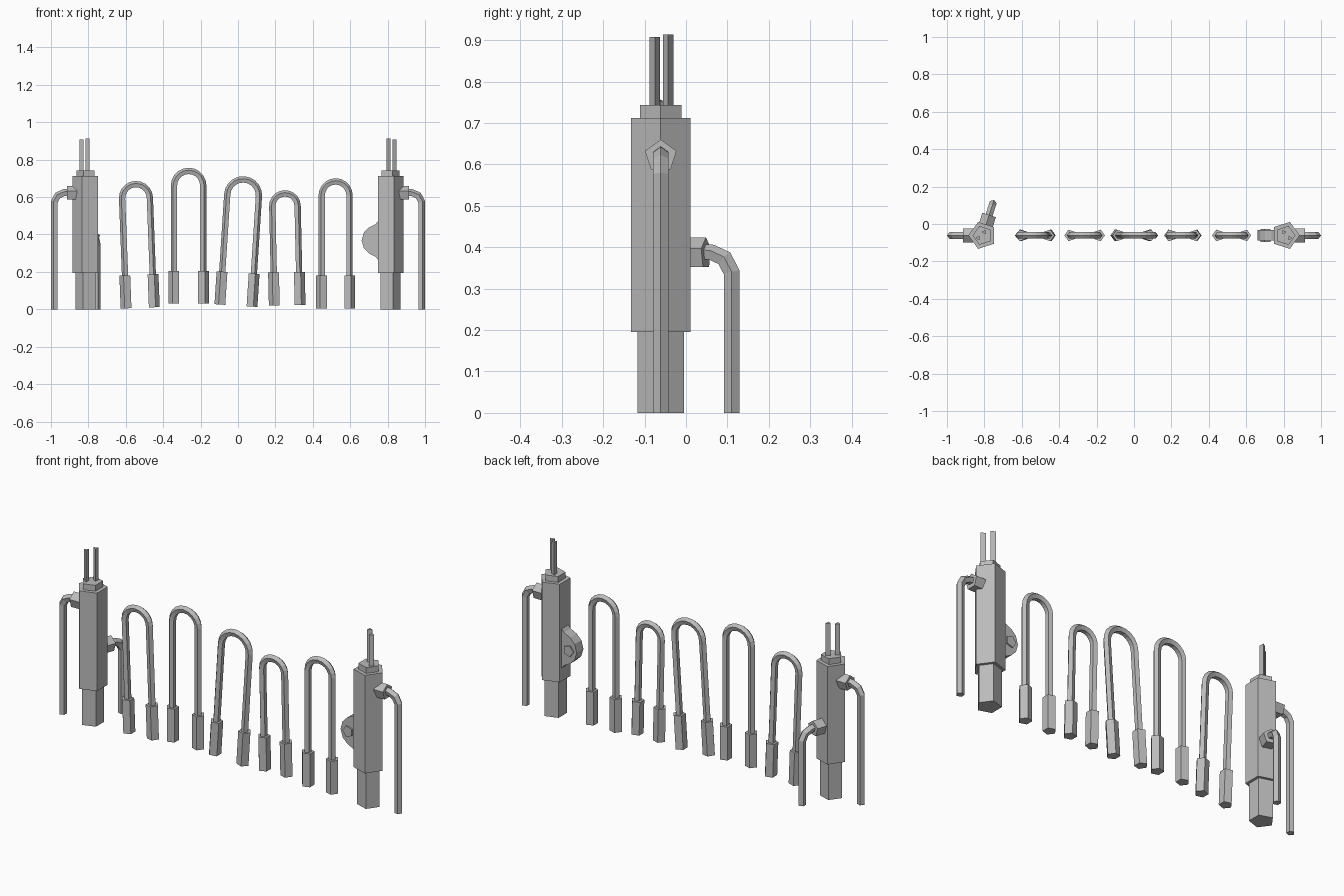
import bpy, bmesh, math
from mathutils import Vector, Matrix

if "Cube" in bpy.data.objects:
    bpy.data.objects.remove(bpy.data.objects["Cube"])

Y0 = -0.061          # depth of the whole row
POST_X = 0.81        # distance of each post from the middle

grey = bpy.data.materials.new("grey_metal")
grey.diffuse_color = (0.5, 0.5, 0.5, 1)
grey.use_nodes = True
grey.node_tree.nodes["Principled BSDF"].inputs["Base Color"].default_value = grey.diffuse_color


def finish(bm, name):
    bmesh.ops.recalc_face_normals(bm, faces=bm.faces)
    me = bpy.data.meshes.new(name)
    bm.to_mesh(me)
    bm.free()
    me.materials.append(grey)
    ob = bpy.data.objects.new(name, me)
    bpy.context.collection.objects.link(ob)
    return ob


def sweep(name, path, r, origin, angle=0, sides=5, tilt=0):
    """Sweep a regular polygon along (u, z) points in the upright plane facing angle."""
    d = Vector((math.cos(angle), math.sin(angle), 0))
    up, o = Vector((0, 0, 1)), Vector(origin)
    side = d.cross(up)
    pts = [Vector(p) for p in path]
    left = [Vector((a.y - b.y, b.x - a.x)).normalized() for a, b in zip(pts, pts[1:])]
    rot = Matrix.Rotation(tilt, 3, 'Y')
    bm, rings = bmesh.new(), []
    for i, p in enumerate(pts):
        n0, n1 = left[max(i - 1, 0)], left[min(i, len(left) - 1)]
        n = (n0 + n1).normalized()
        n = n / n.dot(n0)                      # mitred corner
        ring = []
        for k in range(sides):
            a = math.tau * k / sides
            q = p + n * r * math.cos(a)
            ring.append(bm.verts.new(o + rot @ (d * q.x + up * q.y + side * r * math.sin(a))))
        rings.append(ring)
    for a, b in zip(rings, rings[1:]):
        for k in range(sides):
            j = (k + 1) % sides
            bm.faces.new((a[k], a[j], b[j], b[k]))
    bm.faces.new(rings[0])
    bm.faces.new(rings[-1])
    return finish(bm, name)


def arm(name, x, z, angle, shift):
    """Stub on the post with a pipe that bends down to the ground."""
    o = (x, Y0, 0)
    sweep(name + "_stub", [(0.05 + shift, z), (0.105 + shift, z)], 0.04, o, angle)
    s = 0.17 + shift
    sweep(name + "_pipe", [(0.08, z + 0.005), (s - 0.05, z + 0.002), (s - 0.018, z - 0.012),
                           (s, z - 0.045), (s, 0)], 0.02, o, angle)


# Posts: base, body, collar, two prongs and an outer arm, mirrored
for s, label in ((-1, "left"), (1, "right")):
    face = 0 if s < 0 else math.pi             # flat side of the pentagon faces inward
    o = (s * POST_X, Y0, 0)
    for part, r, z0, z1 in (("base", 0.059, 0, 0.2), ("body", 0.0757, 0.195, 0.712),
                            ("collar", 0.053, 0.71, 0.743)):
        sweep(f"{label}_post_{part}", [(0, z0), (0, z1)], r, o, face)
    for part, x, y, top in (("low", 0.833, -0.075, 0.907), ("high", 0.80, -0.043, 0.913)):
        sweep(f"{label}_{part}_prong", [(0, 0.74), (0, top)], 0.0145, (s * x, y, 0), face, 3)
    arm(f"{label}_outer_arm", s * POST_X, 0.62, math.pi - face, 0)

# Lower arm on the back of the left post
arm("lower_arm", -POST_X, 0.384, math.radians(72), 0.01)

# Rounded lug with a pin on the inner side of the right post
outline = [(0.755, 0.478), (0.735, 0.455), (0.70, 0.437), (0.673, 0.41), (0.661, 0.368),
           (0.673, 0.326), (0.70, 0.299), (0.735, 0.281), (0.755, 0.258)]
bm = bmesh.new()
f = bm.faces.new([bm.verts.new((x, Y0 - 0.028, z)) for x, z in outline])
ext = bmesh.ops.extrude_face_region(bm, geom=[f])
bmesh.ops.translate(bm, verts=[v for v in ext["geom"] if isinstance(v, bmesh.types.BMVert)],
                    vec=(0, 0.056, 0))
finish(bm, "lug")
bm = bmesh.new()
m = (Matrix.Translation((0.706, Y0, 0.367)) @ Matrix.Rotation(-math.pi / 2, 4, 'Y')
     @ Matrix.Rotation(math.pi / 2, 4, 'X'))
bmesh.ops.create_cone(bm, cap_ends=True, segments=5, radius1=0.03, radius2=0.03,
                      depth=0.07, matrix=m)
finish(bm, "lug_pin")

# Hoops: middle x, bottom z, half width, full height, tilt in degrees
HOOPS = [(-0.523, 0.008, 0.0725, 0.678, -2.2),
         (-0.264, 0.03, 0.0765, 0.726, 0),
         (-0.011, 0.02, 0.083, 0.692, 3.7),
         (0.263, 0.022, 0.066, 0.614, -1.3),
         (0.522, 0.005, 0.0725, 0.695, 0)]
for i, (x, z, w, h, tilt) in enumerate(HOOPS, 1):
    o, t = (x, Y0, z), math.radians(tilt)
    c = h - w - 0.018
    arc = [(-w * math.cos(math.pi * k / 10), c + w * math.sin(math.pi * k / 10))
           for k in range(11)]
    sweep(f"hoop_{i}", [(-w, 0.16)] + arc + [(w, 0.16)], 0.0185, o, tilt=t)
    sweep(f"hoop_{i}_left_foot", [(-w, 0), (-w, 0.176)], 0.032, o, tilt=t)
    sweep(f"hoop_{i}_right_foot", [(w, 0.176), (w, 0)], 0.032, o, tilt=t)
